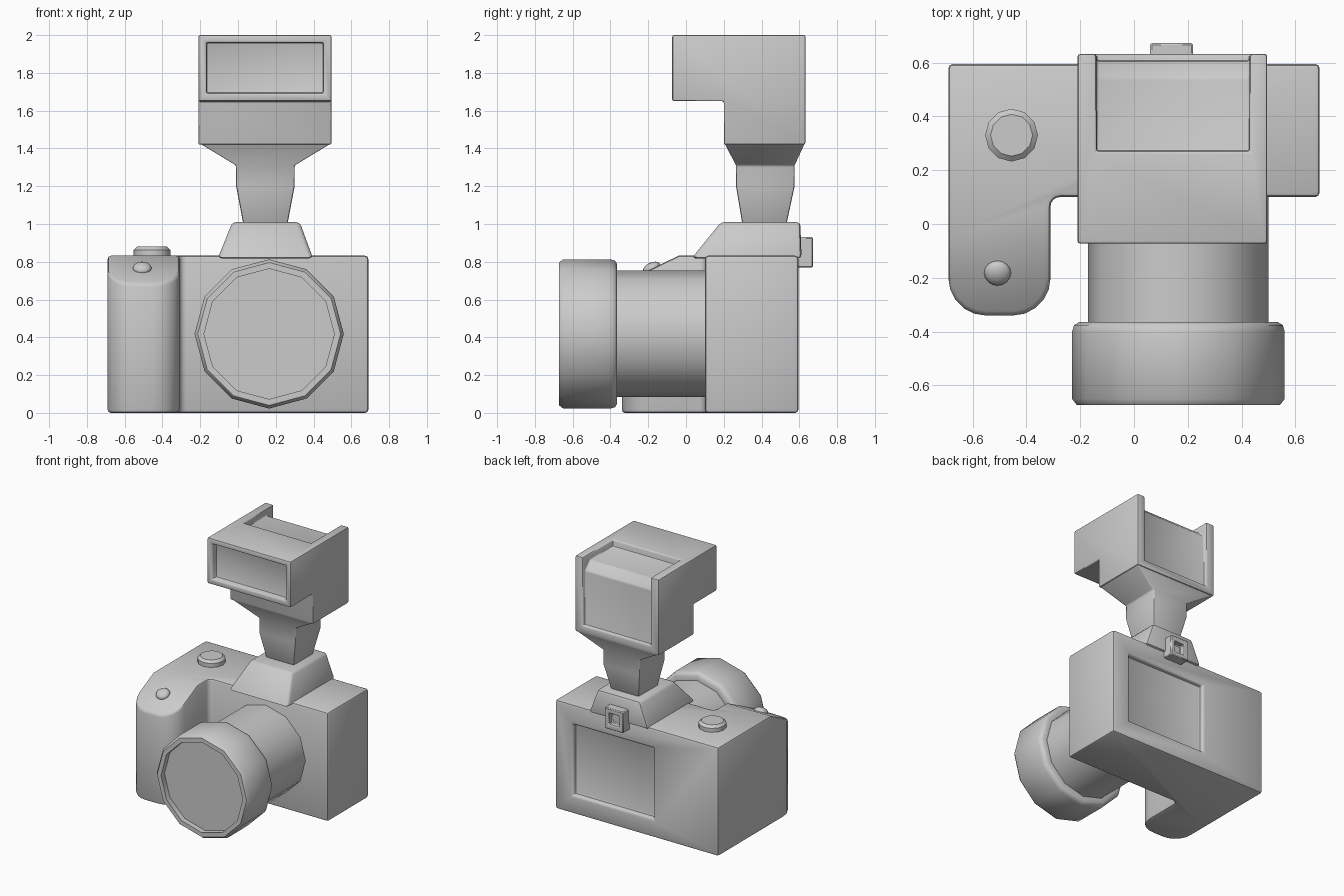
import bpy, bmesh
from math import sin, cos, pi, radians

if "Cube" in bpy.data.objects:
    bpy.data.objects.remove(bpy.data.objects["Cube"])


def loft(name, rings):
    """Skin equal-length rings of points and cap both ends."""
    bm = bmesh.new()
    rows = [[bm.verts.new(p) for p in ring] for ring in rings]
    n = len(rows[0])
    for a, b in zip(rows, rows[1:]):
        for i in range(n):
            j = (i + 1) % n
            bm.faces.new((a[i], a[j], b[j], b[i]))
    bm.faces.new(rows[0])
    bm.faces.new(rows[-1])
    bmesh.ops.recalc_face_normals(bm, faces=bm.faces[:])
    me = bpy.data.meshes.new(name)
    bm.to_mesh(me)
    bm.free()
    ob = bpy.data.objects.new(name, me)
    bpy.context.collection.objects.link(ob)
    return ob


def rect(x0, x1, y0, y1, z):
    return [(x0, y0, z), (x1, y0, z), (x1, y1, z), (x0, y1, z)]


def box(name, x0, x1, y0, y1, z0, z1):
    return loft(name, [rect(x0, x1, y0, y1, z0), rect(x0, x1, y0, y1, z1)])


def extrude_x(name, profile, x0, x1):
    return loft(name, [[(x, y, z) for y, z in profile] for x in (x0, x1)])


def arc(cx, cy, r, a0, a1, n):
    return [(cx + r * cos(radians(a0 + (a1 - a0) * i / n)),
             cy + r * sin(radians(a0 + (a1 - a0) * i / n))) for i in range(n + 1)]


def finish(ob, cutters=(), bevel=0.0, segments=2, angle=40):
    """Cut recesses, round the edges, bake and shade."""
    for c in cutters:
        c.hide_render = True
        m = ob.modifiers.new("cut", 'BOOLEAN')
        m.operation, m.solver, m.object = 'DIFFERENCE', 'EXACT', c
    if bevel:
        m = ob.modifiers.new("round", 'BEVEL')
        m.width, m.segments = bevel, segments
        m.limit_method, m.angle_limit = 'ANGLE', radians(32)
    bpy.ops.object.select_all(action='DESELECT')
    ob.select_set(True)
    bpy.context.view_layer.objects.active = ob
    bpy.ops.object.convert(target='MESH')
    bpy.ops.object.shade_smooth_by_angle(angle=radians(angle))
    for c in cutters:
        bpy.data.objects.remove(c)


# Body with hand grip: L-shaped outline, grip top slopes down to the front
outline = [(0.69, 0.595), (-0.69, 0.595)]
outline += arc(-0.55, -0.2, 0.14, 180, 270, 5)
outline += arc(-0.45, -0.2, 0.14, 270, 360, 5)
outline += arc(-0.275, 0.065, 0.035, 180, 90, 4)
outline += [(0.69, 0.10)]
body = loft("camera_body", [[(x, y, z) for x, y in outline] for z in (0.0, 0.832)])
bm = bmesh.new()
bm.from_mesh(body.data)
bmesh.ops.bisect_plane(bm, geom=bm.verts[:] + bm.edges[:] + bm.faces[:],
                       plane_co=(0, -0.04, 0), plane_no=(0, 1, 0))
for v in bm.verts:
    if v.co.z > 0.5 and v.co.y < -0.04:
        v.co.z += 0.49 * (v.co.y + 0.04)
bm.to_mesh(body.data)
bm.free()
screen_cut = box("screen_cut", -0.14, 0.54, 0.56, 0.7, 0.14, 0.68)
finish(body, [screen_cut], 0.018)

# Lens: twelve-sided turned profile (radius, y) with a recessed front
lens_profile = [(0.335, 0.15), (0.335, -0.365), (0.37, -0.365), (0.388, -0.376),
                (0.395, -0.40), (0.395, -0.65), (0.378, -0.672), (0.345, -0.672),
                (0.345, -0.63)]
lens = loft("lens", [[(0.165 + r * cos(i * pi / 6), y, 0.418 + r * sin(i * pi / 6))
                      for i in range(12)] for r, y in lens_profile])
finish(lens, angle=50)

# Viewfinder hump
hump = loft("viewfinder_hump", [rect(-0.107, 0.397, 0.03, 0.612, 0.818),
                                rect(-0.03, 0.327, 0.185, 0.605, 1.01)])
finish(hump, bevel=0.02)

# Eyepiece frame at the back
eyepiece = box("eyepiece", 0.06, 0.22, 0.57, 0.672, 0.77, 0.93)
finish(eyepiece, [box("eye_cut", 0.097, 0.183, 0.625, 0.8, 0.807, 0.893)], 0.006, 1)

# Dial on the body top
dial = loft("top_dial", [[(-0.455 + r * cos(i * pi / 6), 0.33 + r * sin(i * pi / 6), z)
                          for i in range(12)]
                         for r, z in ((0.098, 0.81), (0.098, 0.862), (0.078, 0.88))])
finish(dial)

# Shutter button on the sloped grip top
bpy.ops.mesh.primitive_uv_sphere_add(segments=16, ring_count=8, radius=0.05,
                                     location=(-0.507, -0.182, 0.766),
                                     rotation=(radians(26), 0, 0))
button = bpy.context.object
button.name = "shutter_button"
button.scale = (1, 1, 0.6)
finish(button, angle=60)

# Flash neck flaring up into the head
neck = loft("flash_neck", [rect(0.145 - w, 0.145 + w, y0, y1, z) for w, y0, y1, z in (
    (0.115, 0.30, 0.53, 0.99), (0.155, 0.265, 0.575, 1.20),
    (0.155, 0.265, 0.575, 1.31), (0.345, 0.205, 0.628, 1.425))])
finish(neck, bevel=0.01)

# Flash head: L-shaped side profile, lamp recess in front, stepped channel behind
head = extrude_x("flash_head", [(-0.073, 1.65), (0.20, 1.65), (0.20, 1.42), (0.632, 1.42),
                                (0.632, 2.0), (-0.073, 2.0)], -0.21, 0.495)
lamp_cut = box("lamp_cut", -0.167, 0.452, -0.2, -0.025, 1.692, 1.96)
channel_cut = extrude_x("channel_cut", [(0.27, 1.95), (0.545, 1.95), (0.605, 1.89),
                                        (0.605, 1.48), (0.7, 1.48), (0.7, 2.1),
                                        (0.27, 2.1)], -0.14, 0.43)
finish(head, [lamp_cut, channel_cut], 0.01)
